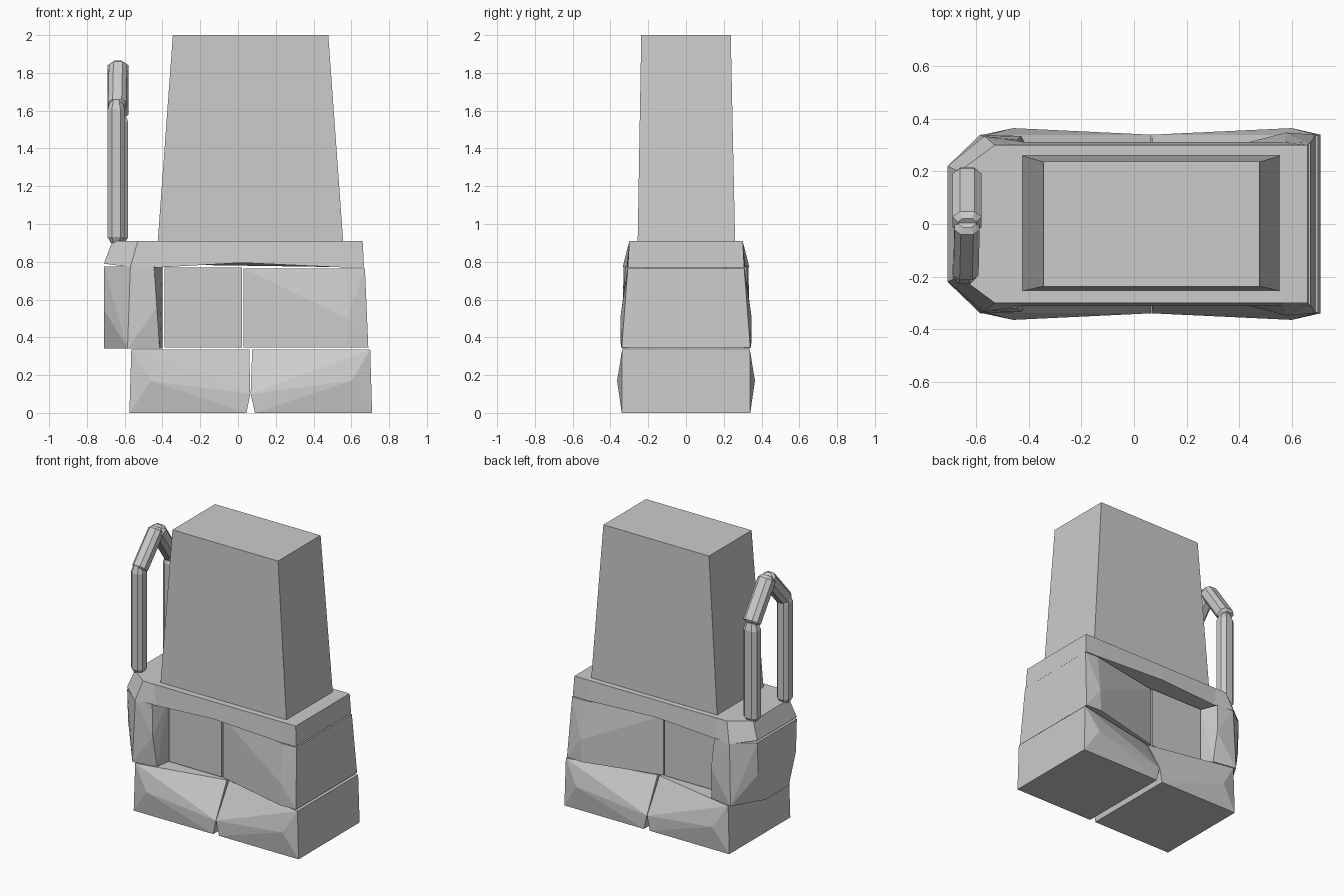
import bpy, bmesh
from mathutils import Vector

if "Cube" in bpy.data.objects:
    bpy.data.objects.remove(bpy.data.objects["Cube"])


def finish(name, bm):
    bmesh.ops.recalc_face_normals(bm, faces=bm.faces)
    me = bpy.data.meshes.new(name)
    bm.to_mesh(me)
    bm.free()
    ob = bpy.data.objects.new(name, me)
    bpy.context.collection.objects.link(ob)
    return ob


def hull(name, pts, mirror_y=True):
    """Convex stone; points are mirrored front to back."""
    bm = bmesh.new()
    for x, y, z in pts:
        bm.verts.new((x, y, z))
        if mirror_y:
            bm.verts.new((x, -y, z))
    res = bmesh.ops.convex_hull(bm, input=bm.verts[:])
    bmesh.ops.delete(bm, geom=[v for v in bm.verts if not v.link_faces], context='VERTS')
    bmesh.ops.dissolve_limit(bm, angle_limit=0.02, verts=bm.verts[:], edges=bm.edges[:])
    return finish(name, bm)


def loft(name, rings):
    """Closed skin through rings of equal point count."""
    bm = bmesh.new()
    vs = [[bm.verts.new(p) for p in r] for r in rings]
    n = len(vs[0])
    for a, b in zip(vs, vs[1:]):
        for i in range(n):
            bm.faces.new((a[i], a[(i + 1) % n], b[(i + 1) % n], b[i]))
    bm.faces.new(vs[0][::-1])
    bm.faces.new(vs[-1])
    return finish(name, bm)


# Two base stones meeting at a pinched seam
hull("base_stone_left", [
    (-.575, .34, 0), (.045, .34, 0), (-.565, .338, .335), (.06, .21, .335),
    (.065, .34, .1), (-.46, .365, .17)])
hull("base_stone_right", [
    (.71, .34, 0), (.09, .34, 0), (.70, .338, .335), (.075, .21, .335),
    (.067, .34, .1), (.60, .365, .17)])

# Middle course: wedge stone, recessed panel, corner stone
hull("middle_stone_right", [
    (.03, .21, .345), (.03, .21, .765), (.69, .34, .345), (.672, .308, .765),
    (.58, .348, .5), (.57, .345, .345), (.57, .312, .765)])
hull("middle_panel", [
    (-.39, .21, .345), (-.39, .21, .77), (.02, .21, .345), (.02, .21, .77)])
hull("middle_stone_left", [
    (-.40, .2, .34), (-.40, .2, .775), (-.415, .31, .34), (-.445, .32, .775),
    (-.585, .34, .34), (-.57, .33, .775), (-.71, .13, .34), (-.71, .22, .775),
    (-.71, .21, .55), (-.43, .335, .56)])

# Top slab with cut corners on the left and a slightly arched lower edge
half_low = [(-.71, .22, .79), (-.57, .335, .772), (-.42, .312, .77),
            (.02, .312, .795), (.56, .312, .77), (.667, .308, .77)]
half_top = [(-.665, .20, .91), (-.53, .30, .91), (-.45, .30, .91),
            (.02, .30, .91), (.56, .30, .91), (.66, .30, .91)]
loft("top_slab", [h + [(x, -y, z) for x, y, z in reversed(h)]
                  for h in (half_low, half_top)])

# Tapered tower
loft("tower", [
    [(-.425, -.256, .905), (.557, -.256, .905), (.557, .26, .905), (-.425, .26, .905)],
    [(-.345, -.237, 2), (.478, -.237, 2), (.478, .237, 2), (-.345, .237, 2)]])


# Handle: two posts and two sloping arms with pinched ends
def bar(name, a, b, w, d, pinch=.65):
    a, b = Vector(a), Vector(b)
    axis = (b - a).normalized()
    side = Vector((1, 0, 0))
    out = axis.cross(side).normalized()
    shape = [(1, .5), (.5, 1), (-.5, 1), (-1, .5), (-1, -.5), (-.5, -1), (.5, -1), (1, -.5)]
    rings = []
    for t, s in ((0, pinch), (.04, 1), (.93, 1), (1, pinch)):
        c = a.lerp(b, t)
        rings.append([c + side * u * w * s + out * v * d * s for u, v in shape])
    loft(name, rings)


X = -.635
bar("handle_post_front", (X - .01, -.18, .9), (X - .01, -.18, 1.66), .045, .048)
bar("handle_post_back", (X, .17, .9), (X, .17, 1.59), .053, .045)
bar("handle_arm_front", (X - .005, -.185, 1.62), (X, .01, 1.845), .048, .048)
bar("handle_arm_back", (X, .18, 1.58), (X, -.005, 1.845), .055, .048)
